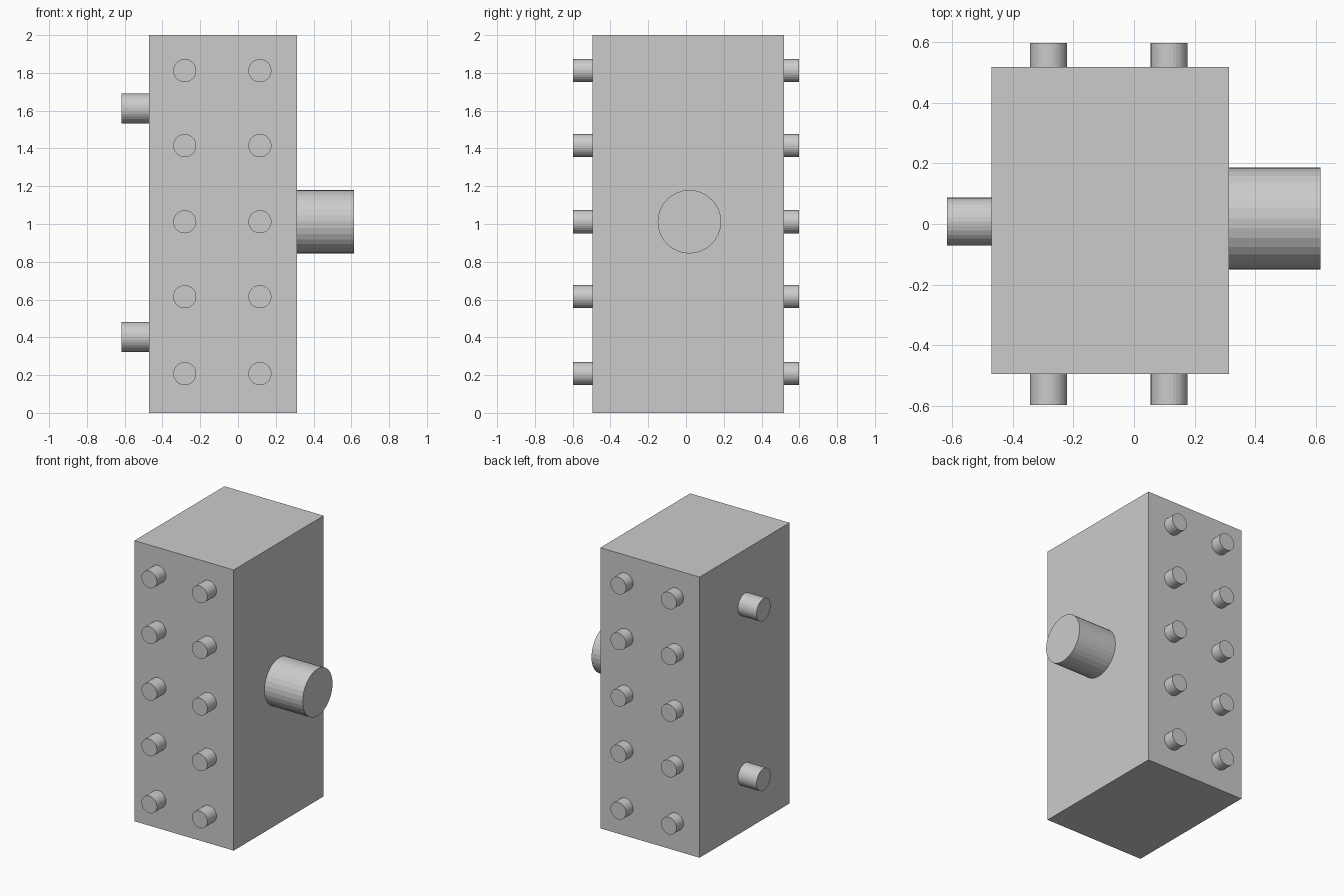
import bpy
from mathutils import Vector

cube = bpy.data.objects.get("Cube")
if cube:
    bpy.data.objects.remove(cube, do_unlink=True)

grey = bpy.data.materials.new("light grey")
grey.use_nodes = True
grey.diffuse_color = (0.6, 0.6, 0.6, 1)
grey.node_tree.nodes["Principled BSDF"].inputs["Base Color"].default_value = (0.6, 0.6, 0.6, 1)

# Extents of the main block
LOW = Vector((-0.47, -0.495, 0))
HIGH = Vector((0.313, 0.518, 2))
EMBED = 0.02


def finish(name):
    obj = bpy.context.object
    obj.name = name
    obj.data.materials.append(grey)
    return obj


def peg(name, start, end, radius):
    """Flat-faceted cylinder between two points."""
    start, end = Vector(start), Vector(end)
    axis = end - start
    bpy.ops.mesh.primitive_cylinder_add(
        vertices=32, radius=radius, depth=axis.length, location=(start + end) / 2,
        rotation=axis.to_track_quat("Z", "Y").to_euler())
    return finish(name)


# Main block
bpy.ops.mesh.primitive_cube_add(size=1, location=(LOW + HIGH) / 2)
body = finish("body")
body.scale = HIGH - LOW

# Two columns of small pegs on the front and the back
for row, z in enumerate((0.208, 0.615, 1.012, 1.415, 1.812), 1):
    for side, x in (("right", -0.282), ("left", 0.116)):
        peg(f"front_{side}_peg_{row}", (x, LOW.y + EMBED, z), (x, -0.597, z), 0.061)
        peg(f"back_{side}_peg_{row}", (x, HIGH.y - EMBED, z), (x, 0.597, z), 0.061)

# Two medium pegs on the right side
for level, z in (("lower", 0.402), ("upper", 1.612)):
    peg(f"{level}_side_peg", (LOW.x + EMBED, 0.008, z), (-0.617, 0.008, z), 0.079)

# Large boss on the left side
peg("large_boss", (HIGH.x - EMBED, 0.018, 1.012), (0.615, 0.018, 1.012), 0.168)
